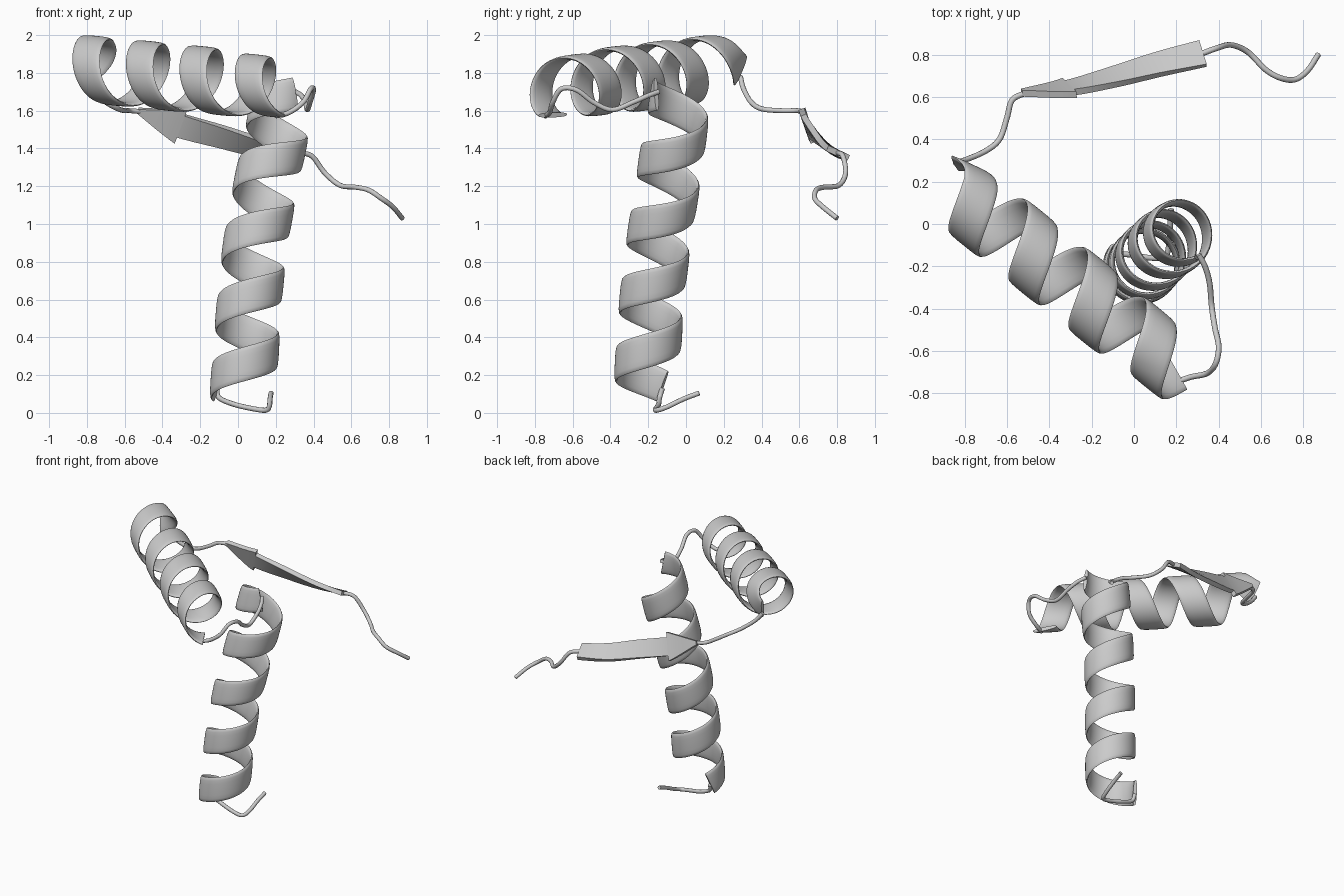
import bpy, bmesh, math
from mathutils import Vector as V

if "Cube" in bpy.data.objects:
    bpy.data.objects.remove(bpy.data.objects["Cube"])


def spline(pts, f):
    """Smooth point at fraction f along a list of tuples (Catmull-Rom)."""
    n = len(pts) - 1
    x = f * n
    i = min(max(int(x), 0), n - 1)
    t = x - i
    b, c = V(pts[i]), V(pts[i + 1])
    a = V(pts[i - 1]) if i else 2 * b - c
    d = V(pts[i + 2]) if i + 2 <= n else 2 * c - b
    return 0.5 * (2 * b + (c - a) * t + (2 * a - 5 * b + 4 * c - d) * t * t
                  + (3 * b - a - 3 * c + d) * t ** 3)


def finish(ob, angle=40):
    bpy.ops.object.select_all(action='DESELECT')
    ob.select_set(True)
    bpy.context.view_layer.objects.active = ob
    if ob.type == 'CURVE':
        bpy.ops.object.convert(target='MESH')
    bpy.ops.object.shade_smooth_by_angle(angle=math.radians(angle))


def sweep(name, stations, section):
    """Loft a closed section (w, t pairs) through (point, width vec, thickness vec)."""
    bm = bmesh.new()
    rings = [[bm.verts.new(p + w * a + n * b) for a, b in section]
             for p, w, n in stations]
    k = len(section)
    for r, s in zip(rings, rings[1:]):
        for i in range(k):
            j = (i + 1) % k
            bm.faces.new((r[i], r[j], s[j], s[i]))
    bm.faces.new(rings[0])
    bm.faces.new(rings[-1])
    bmesh.ops.recalc_face_normals(bm, faces=bm.faces)
    me = bpy.data.meshes.new(name)
    bm.to_mesh(me)
    bm.free()
    ob = bpy.data.objects.new(name, me)
    bpy.context.collection.objects.link(ob)
    finish(ob)


def helix(name, center, radial, t0, t1):
    """Flat ribbon wound around an axis; angles in degrees."""
    n = int((t1 - t0) / 6)
    ts = [t0 + (t1 - t0) * i / n for i in range(n + 1)]
    st = []
    for t in ts:
        p = center(t) + radial(t)
        tan = center(t + 1) + radial(t + 1) - center(t - 1) - radial(t - 1)
        r = radial(t).normalized()
        w = r.cross(tan).normalized()
        st.append((p, w * 0.088, w.cross(tan).normalized() * 0.013))
    oval = []
    for i in range(16):
        a = math.tau * i / 16
        c, s = math.cos(a), math.sin(a)
        oval.append((math.copysign(abs(c) ** 0.8, c), math.copysign(abs(s) ** 0.8, s)))
    sweep(name, st, oval)


def tube(name, pts):
    cu = bpy.data.curves.new(name, 'CURVE')
    cu.dimensions = '3D'
    cu.bevel_depth = 0.0135
    cu.bevel_resolution = 3
    cu.use_fill_caps = True
    n = (len(pts) - 1) * 7
    sp = cu.splines.new('POLY')
    sp.points.add(n)
    for i in range(n + 1):
        sp.points[i].co = (*spline(pts, i / n), 1)
    ob = bpy.data.objects.new(name, cu)
    bpy.context.collection.objects.link(ob)
    finish(ob)


def ramp(t, a, b):
    return min(1, max(0, (t - a) / (b - a))) ** 2


# Upright helix around a gently bent axis, tightening at its top end
AXIS = [(0.033, -0.205, 0.165), (0.057, -0.185, 0.55), (0.099, -0.14, 0.935),
        (0.172, -0.08, 1.325), (0.252, -0.035, 1.705)]


def up_center(t):
    return spline(AXIS, (t - 180) / 1575)


def up_radial(t):
    d = (up_center(t + 20) - up_center(t - 20)).normalized()
    v = d.cross(V((1, 0, 0))).normalized()
    u = v.cross(d)
    a = math.radians(t)
    r = 0.159 + 0.007 * ramp(t, 700, 150) - 0.03 * ramp(t, 1580, 1740)
    return r * (u * math.cos(a) + v * math.sin(a))


helix("upright_helix", up_center, up_radial, 150, 1735)

# Lying helix across the top, its first part drawn out towards the loop
D = V((0.777, -0.627, -0.075)).normalized()
U = V((0.63, 0.78, 0)).normalized()
UP = D.cross(U)


def ease(t):
    return max(0, 1 - (t + 10) / 70) ** 2


def lying_center(t):
    s = -0.565 + 0.365 * (t - 180) / 360 - 0.08 * ease(t)
    return V((-0.254, -0.316, 1.768)) + D * s


def lying_radial(t):
    a = math.radians(t)
    r = 0.166 - 0.065 * ease(t) - 0.02 * ramp(t, 850, 1200)
    return r * (U * math.cos(a) + UP * math.sin(a))


helix("lying_helix", lying_center, lying_radial, -10, 1345)

# Flat arrow strand, twisting slightly along its length
LINE = [(0.325, 0.805, 1.375), (0.12, 0.755, 1.405), (-0.10, 0.693, 1.465),
        (-0.32, 0.64, 1.525), (-0.53, 0.62, 1.60)]
W0, W1 = V((-0.03, 0.11, -0.05)).normalized(), V((-0.03, 0.035, -0.1)).normalized()
HEAD = 0.73
steps = [(HEAD * i / 16, 0.064) for i in range(17)]
steps += [(HEAD + 0.001 + (0.999 - HEAD) * i / 8, 0.1 - 0.088 * i / 8) for i in range(9)]
arrow = []
for f, half in steps:
    tan = (spline(LINE, f + 0.01) - spline(LINE, f - 0.01)).normalized()
    w = W0.lerp(W1, min(1, f / 0.75))
    w = (w - tan * w.dot(tan)).normalized()
    arrow.append((spline(LINE, f), w * half, w.cross(tan) * 0.016))
sweep("arrow_strand", arrow, [(-1, -1), (1, -1), (1, 1), (-1, 1)])

# Thin connecting loops
tube("strand_tail", [(0.31, 0.80, 1.378), (0.39, 0.83, 1.36), (0.46, 0.845, 1.27),
                     (0.54, 0.81, 1.205), (0.62, 0.73, 1.195), (0.69, 0.69, 1.18),
                     (0.76, 0.682, 1.135), (0.82, 0.725, 1.09), (0.87, 0.80, 1.03)])
tube("strand_to_lying_loop", [(-0.51, 0.62, 1.595), (-0.575, 0.585, 1.60),
                              (-0.60, 0.50, 1.60), (-0.635, 0.40, 1.61),
                              (-0.70, 0.345, 1.645), (-0.79, 0.305, 1.715),
                              (-0.845, 0.288, 1.78)])
tube("lying_to_upright_loop", [(0.20, -0.745, 1.572), (0.27, -0.722, 1.59),
                               (0.345, -0.705, 1.645), (0.385, -0.66, 1.715),
                               (0.40, -0.58, 1.71), (0.382, -0.49, 1.645),
                               (0.367, -0.39, 1.605), (0.357, -0.28, 1.645),
                               (0.335, -0.20, 1.68), (0.305, -0.145, 1.70)])
tube("bottom_tail", [(-0.112, -0.125, 0.13), (-0.10, -0.14, 0.08), (-0.02, -0.145, 0.045),
                     (0.08, -0.16, 0.022), (0.145, -0.155, 0.014), (0.165, -0.10, 0.032),
                     (0.17, -0.01, 0.075), (0.175, 0.07, 0.105)])
